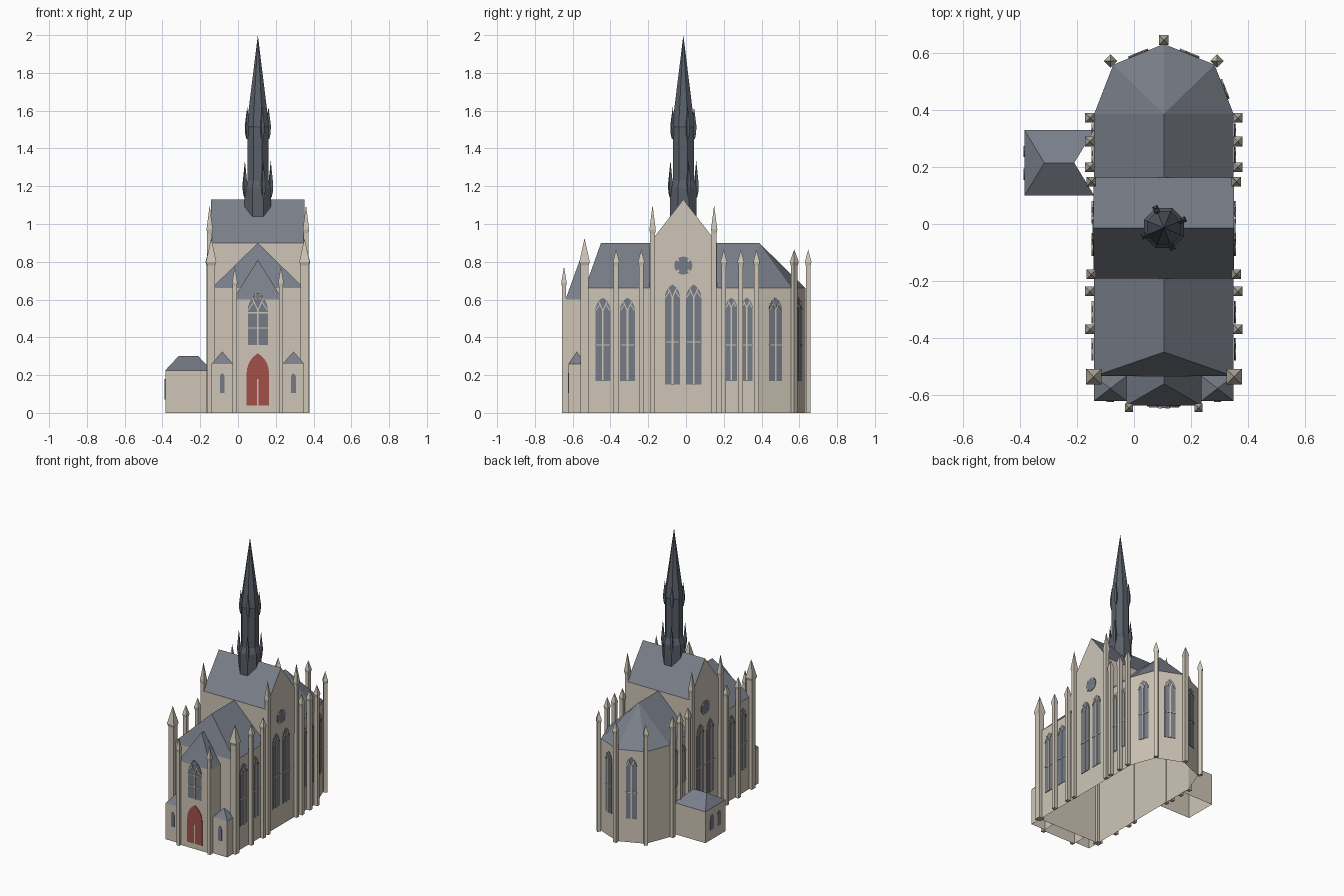
import bpy, bmesh, math
from mathutils import Matrix, Vector

cube = bpy.data.objects.get("Cube")
if cube:
    bpy.data.objects.remove(cube, do_unlink=True)


def material(name, r, g, b):
    m = bpy.data.materials.new(name)
    m.use_nodes = True
    m.diffuse_color = (r, g, b, 1)
    bsdf = next(n for n in m.node_tree.nodes if n.type == 'BSDF_PRINCIPLED')
    bsdf.inputs["Base Color"].default_value = (r, g, b, 1)
    return m


STONE = material("pale_stone", 0.62, 0.56, 0.47)
SLATE = material("roof_slate", 0.19, 0.21, 0.25)
SPIRE = material("dark_spire_slate", 0.10, 0.115, 0.14)
GLASS = material("window_glass", 0.18, 0.20, 0.24)
DOOR = material("red_door", 0.36, 0.08, 0.065)

CX = 0.105             # centre line of the church
HALF = 0.245           # half width of the nave
TY = -0.014            # centre of the transept and spire


def finish(name, bm, mats):
    mesh = bpy.data.meshes.new(name)
    bm.to_mesh(mesh)
    bm.free()
    for m in mats:
        mesh.materials.append(m)
    ob = bpy.data.objects.new(name, mesh)
    bpy.context.collection.objects.link(ob)
    return ob


def block(name, plan, base, eaves, ridge, open_side=None):
    """Walls over a plan with a roof up to the ridge points, open below."""
    bm = bmesh.new()
    for x, y in plan:
        bm.verts.new((x, y, base))
        bm.verts.new((x, y, eaves))
    for p in ridge:
        bm.verts.new(p)
    bmesh.ops.convex_hull(bm, input=bm.verts[:])
    bmesh.ops.recalc_face_normals(bm, faces=bm.faces[:])
    bmesh.ops.dissolve_limit(bm, angle_limit=0.01, verts=bm.verts[:], edges=bm.edges[:])
    bm.normal_update()
    drop = [f for f in bm.faces if f.normal.z < -0.5
            or (open_side and f.normal.dot(Vector(open_side)) > 0.5)]
    bmesh.ops.delete(bm, geom=drop, context='FACES')
    for f in bm.faces:
        f.material_index = int(f.normal.z > 0.1)
    return finish(name, bm, [STONE, SLATE])


def rect(x0, x1, y0, y1):
    return [(x0, y0), (x1, y0), (x1, y1), (x0, y1)]


def lathe(name, profile, sides, x, y, turn, mat):
    """Faceted shaft from (radius, height) pairs, closed to a point at the top."""
    bm = bmesh.new()
    rings = []
    for r, z in profile[:-1]:
        rings.append([bm.verts.new((x + r * math.cos(turn + math.tau * i / sides),
                                    y + r * math.sin(turn + math.tau * i / sides), z))
                      for i in range(sides)])
    tip = bm.verts.new((x, y, profile[-1][1]))
    for i in range(sides):
        j = (i + 1) % sides
        for a, b in zip(rings, rings[1:]):
            bm.faces.new((a[i], a[j], b[j], b[i]))
        bm.faces.new((rings[-1][i], rings[-1][j], tip))
    bm.faces.new(rings[0][::-1])
    return finish(name, bm, [mat])


def pinnacle(name, x, y, shoulder, tip, half=0.013, turn=0.0):
    r = half * math.sqrt(2)
    lathe(name, [(r, 0), (r, shoulder - 0.02), (r * 1.3, shoulder), (0, tip)],
          4, x, y, turn + math.pi / 4, STONE)


def plate(bm, pts, depth, idx):
    """Thin plate in the local y-z plane facing local +x."""
    front = [bm.verts.new((depth, u, v)) for u, v in pts]
    back = [bm.verts.new((0, u, v)) for u, v in pts]
    faces = [bm.faces.new(front)]
    for i in range(len(pts)):
        j = (i + 1) % len(pts)
        faces.append(bm.faces.new((back[i], back[j], front[j], front[i])))
    for f in faces:
        f.material_index = idx


def bar(bm, a, b, width):
    a, b = Vector(a), Vector(b)
    d = (b - a).normalized() * width / 2
    n = Vector((-d.y, d.x))
    plate(bm, [a - n, b - n, b + n, a + n], 0.007, 1)


def arch(w, h):
    """Equilateral pointed arch outline."""
    s = h - math.sqrt(3) * w
    right = [(-w + 2 * w * math.cos(t), s + 2 * w * math.sin(t))
             for t in (math.pi / 3 * i / 5 for i in range(5))]
    left = [(-u, v) for u, v in reversed(right)]
    return [(-w, 0), (w, 0)] + right + [(0, h)] + left


def place(name, bm, x, y, z, angle, mats):
    bm.transform(Matrix.Translation((x, y, z)) @ Matrix.Rotation(angle, 4, 'Z'))
    bmesh.ops.recalc_face_normals(bm, faces=bm.faces[:])
    finish(name, bm, mats)


def window(name, x, y, z0, z1, w, angle, bars=(), tracery=True):
    bm = bmesh.new()
    h = z1 - z0
    s = h - math.sqrt(3) * w
    plate(bm, arch(w, h), 0.003, 0)
    if tracery:
        bar(bm, (0, 0), (0, s + 0.05 * w), 0.009)
        for k in (-1, 1):
            bar(bm, (0, s), (k * 0.55 * w, s + 1.2 * w), 0.006)
            bar(bm, (k * 0.95 * w, s), (k * 0.4 * w, s + 0.85 * w), 0.005)
    for z in bars:
        bar(bm, (-w, z - z0), (w, z - z0), 0.006)
    place(name, bm, x, y, z0, angle, [GLASS, STONE])


def rose(name, x, y, z, r, angle):
    bm = bmesh.new()
    plate(bm, [(r * math.cos(math.tau * i / 16), r * math.sin(math.tau * i / 16))
               for i in range(16)], 0.004, 0)
    for k in range(4):
        a = math.pi / 4 + k * math.pi / 2
        bar(bm, (r * 0.7 * math.cos(a), r * 0.7 * math.sin(a)),
            (r * math.cos(a), r * math.sin(a)), 0.012)
    place(name, bm, x, y, z, angle, [GLASS, STONE])


# Main volumes
apse = [(CX + HALF, 0.387), (CX + 0.178, 0.56), (CX, 0.633), (CX - 0.178, 0.56), (CX - HALF, 0.387)]
block("nave_and_apse", [(CX - HALF, -0.535), (CX + HALF, -0.535)] + apse, 0, 0.66,
      [(CX, -0.45, 0.9), (CX, 0.387, 0.9)])
TX = HALF + 0.002
block("transept", rect(CX - TX, CX + TX, TY - 0.178, TY + 0.178), 0.6, 0.9,
      [(CX - TX, TY, 1.13), (CX + TX, TY, 1.13)])
block("entrance_bay", rect(CX - 0.132, CX + 0.132, -0.638, -0.535), 0, 0.6,
      [(CX, -0.562, 0.81), (CX, -0.535, 0.81)])
block("side_annex", rect(-0.385, -0.14, 0.1, 0.33), 0, 0.225,
      [(-0.315, 0.215, 0.3), (-0.21, 0.215, 0.3)], open_side=(1, 0, 0))

# Parts repeated on both sides
FRONT = -math.pi / 2
for side, label in ((1, "left"), (-1, "right")):
    angle = 0 if side > 0 else math.pi
    wall = CX + side * TX
    x0, x1 = sorted((CX + side * 0.132, CX + side * HALF))
    mid = (x0 + x1) / 2
    block(label + "_side_porch", rect(x0, x1, -0.622, -0.535), 0, 0.26, [(mid, -0.578, 0.325)])
    window(label + "_porch_window", mid, -0.622, 0.105, 0.21, 0.013, FRONT, tracery=False)
    for y in (-0.37, -0.237, 0.2, 0.29, 0.373):
        pinnacle(label + "_buttress", CX + side * 0.26, y, 0.8, 0.865)
    for y in (TY - 0.163, TY + 0.163):
        pinnacle(label + "_transept_buttress", CX + side * 0.255, y, 0.97, 1.1)
    pinnacle(label + "_corner_buttress", CX + side * 0.247, -0.537, 0.8, 0.925, 0.021)
    pinnacle(label + "_entrance_buttress", CX + side * 0.122, -0.646, 0.69, 0.775, 0.011)
    pinnacle(label + "_apse_buttress", CX + side * 0.187, 0.573, 0.8, 0.865, turn=math.pi / 4)
    for y in (-0.44, -0.31):
        window(label + "_nave_window", wall, y, 0.17, 0.61, 0.04, angle, [0.36])
    for y in (0.24, 0.322):
        low = 0.17 if side > 0 else 0.34
        window(label + "_choir_window", wall, y, low, 0.61, 0.031, angle, [0.36])
    for y in (TY - 0.058, TY + 0.055):
        window(label + "_transept_window", wall, y, 0.15, 0.68, 0.04, angle, [0.375])
    rose(label + "_rose_window", wall, TY, 0.78, 0.048, angle)
pinnacle("rear_apse_buttress", CX, 0.647, 0.8, 0.865)

# Apse windows
for (ax, ay), (bx, by) in list(zip(apse, apse[1:]))[:3]:
    window("apse_window", (ax + bx) / 2, (ay + by) / 2, 0.17, 0.61, 0.037,
           math.atan2(ax - bx, by - ay), [0.36])

# Annex windows
for y in (0.175, 0.255):
    window("annex_window", -0.385, y, 0.07, 0.18, 0.02, math.pi, tracery=False)

# Entrance window and door
window("entrance_window", CX, -0.638, 0.36, 0.635, 0.053, FRONT, [0.45, 0.53])
rose("entrance_rose", CX, -0.642, 0.615, 0.021, FRONT)
bm = bmesh.new()
plate(bm, arch(0.059, 0.275), 0.004, 0)
bar(bm, (0, 0), (0, 0.14), 0.008)
place("entrance_door", bm, CX, -0.638, 0.04, FRONT, [DOOR, STONE])

# Spire with two tiers of small pinnacles
E = math.pi / 8
lathe("spire", [(0.076, 1.0), (0.076, 1.19), (0.06, 1.23), (0.06, 1.51), (0.064, 1.52), (0, 2.0)],
      8, CX, TY, E, SPIRE)
for k in range(4):
    a = E + k * math.pi / 2
    for r, z, top in ((0.074, 1.17, 1.335), (0.061, 1.48, 1.62)):
        lathe("spire_pinnacle", [(0.005, z - 0.03), (0.012, z), (0.014, z + 0.04), (0, top)], 4,
              CX + r * math.cos(a), TY + r * math.sin(a), a + math.pi / 4, SPIRE)
